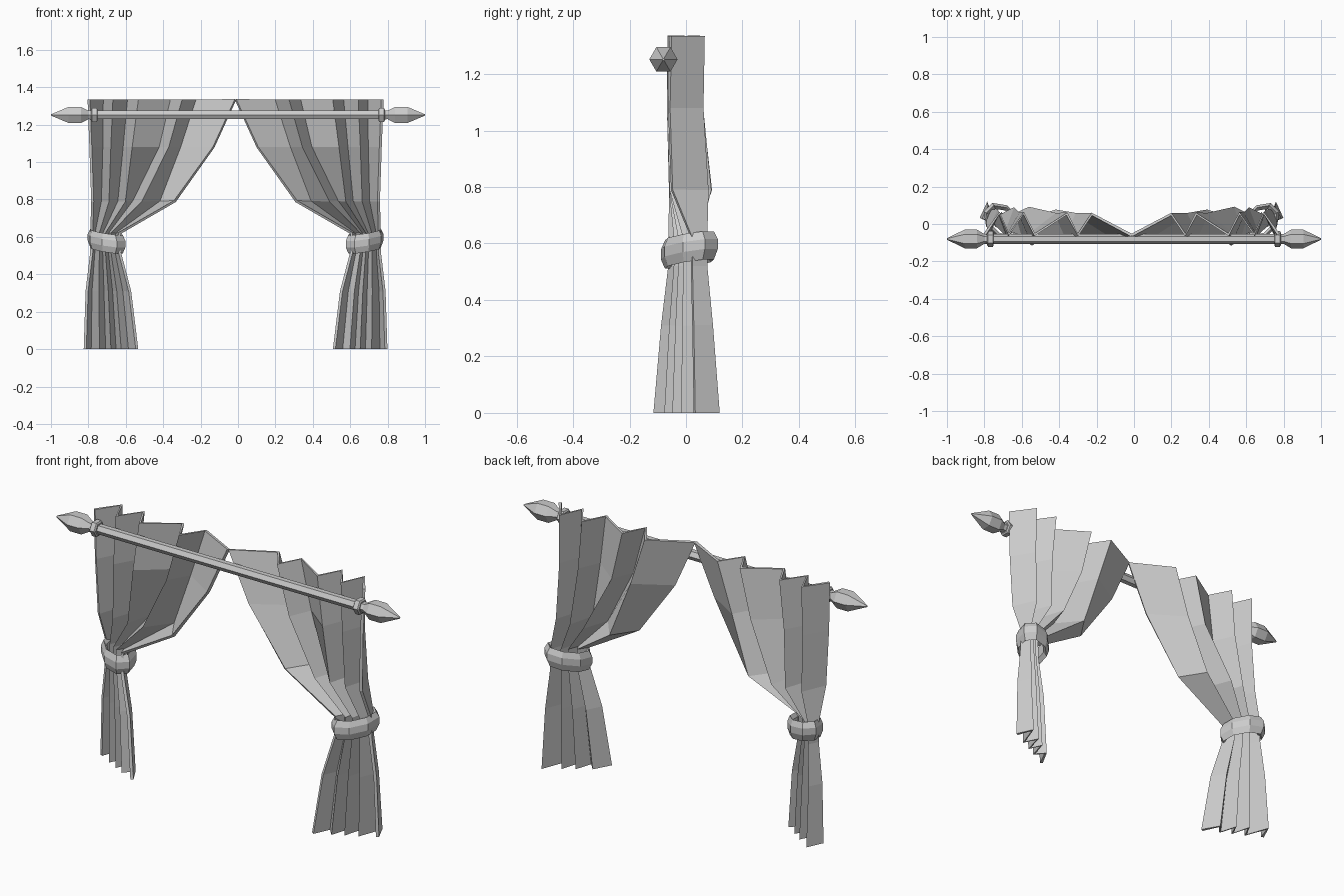
import bpy, bmesh
from math import sin, cos, pi, tau
from mathutils import Vector, Matrix

cube = bpy.data.objects.get("Cube")
if cube:
    bpy.data.objects.remove(cube, do_unlink=True)

grey = bpy.data.materials.new("plain_grey")
grey.use_nodes = True
GREY = (0.6, 0.6, 0.6, 1)
grey.diffuse_color = GREY
grey.node_tree.nodes["Principled BSDF"].inputs["Base Color"].default_value = GREY

CENTRE = -0.013  # the curtain pair hangs slightly off the rod's middle


def finish(name, bm):
    bmesh.ops.recalc_face_normals(bm, faces=bm.faces)
    mesh = bpy.data.meshes.new(name)
    bm.to_mesh(mesh)
    bm.free()
    mesh.materials.append(grey)
    ob = bpy.data.objects.new(name, mesh)
    bpy.context.collection.objects.link(ob)
    return ob


def loft(bm, rows, closed=False):
    """Skin a grid of points; closed rows wrap round."""
    grid = [[bm.verts.new(p) for p in row] for row in rows]
    n = len(grid[0])
    for a, b in zip(grid, grid[1:]):
        for i in range(n if closed else n - 1):
            j = (i + 1) % n
            bm.faces.new((a[i], a[j], b[j], b[i]))
    return grid


def turned(name, profile, side=1):
    """Six-sided turned part along the rod axis from (x, radius) pairs."""
    bm = bmesh.new()
    rows = [[(side * x, -0.08 + r * cos(k * tau / 6), 1.252 + r * sin(k * tau / 6))
             for k in range(6)] for x, r in profile]
    grid = loft(bm, rows, True)
    bm.faces.new(grid[0])
    bm.faces.new(grid[-1])
    return finish(name, bm)


# Pleat spacing across the cloth: heading, swag and below the tie
UPPER = (0, .27, .365, .44, .66, .735, .835, .9, 1)
SWAG = (0, .18, .40, .51, .60, .69, .80, .89, 1)
LOWER = (0, .16, .30, .40, .50, .60, .72, .88, 1)

# Height, inner and outer ends of the front folds, pleat depth at each end, bulge
ROWS = [
    (1.335, (0, -.06), (.785, -.055), .11, .115, 0, UPPER),
    (1.08, (.117, -.06), (.775, -.06), .11, .115, 0, UPPER),
    (.79, (.325, -.055), (.765, -.05), .11, .115, .025, SWAG),
    (.62, (.62, -.06), (.77, .02), .04, .06, 0, LOWER),
    (.52, (.62, -.06), (.77, .02), .04, .06, 0, LOWER),
    (.31, (.565, -.085), (.795, .025), .05, .08, 0, LOWER),
    (0, (.527, -.112), (.805, .03), .055, .105, 0, LOWER),
]


def curtain(name, side):
    bm = bmesh.new()
    rows = []
    for z, inner, outer, deep_in, deep_out, bulge, spacing in ROWS:
        row = []
        for i, t in enumerate(spacing):
            p = Vector(inner).lerp(Vector(outer), t)
            if i % 2:
                p.y += deep_in + (deep_out - deep_in) * t + bulge * sin(pi * t)
            row.append((CENTRE + side * p.x, p.y, z))
        rows.append(row)
    loft(bm, rows)
    ob = finish(name, bm)
    solid = ob.modifiers.new("cloth_thickness", 'SOLIDIFY')
    solid.thickness = 0.015
    solid.offset = 0


def tieback(name, side):
    """Chunky band round the gathered cloth, turned and tilted up at the back."""
    bm = bmesh.new()
    rows = []
    turn = Matrix.Rotation(pi / 4, 3, 'Z')
    for h, s in ((-.03, .68), (-.05, .86), (-.015, 1), (.02, 1), (.05, .86), (.03, .68)):
        row = []
        for k in range(8):
            ang = (k + .5) * tau / 8
            p = turn @ Vector((.119 * s * cos(ang), .085 * s * sin(ang), 0))
            row.append((CENTRE + side * (.69 + p.x), .012 + p.y,
                        .577 + h + .12 * p.x + .12 * p.y))
        rows.append(row)
    rows.append(rows[0])
    loft(bm, rows, True)
    bmesh.ops.remove_doubles(bm, verts=bm.verts, dist=1e-5)
    finish(name, bm)


for label, side in (("left", 1), ("right", -1)):
    curtain(label + "_curtain", side)
    tieback(label + "_tieback", side)
    turned(label + "_collar", [(.75, .034), (.755, .042), (.78, .042), (.785, .034)], side)
    turned(label + "_finial", [(.78, .028), (.80, .026), (.84, .05), (.905, .05), (1, .004)], side)

turned("rod", [(-.785, .026), (.785, .026)])
